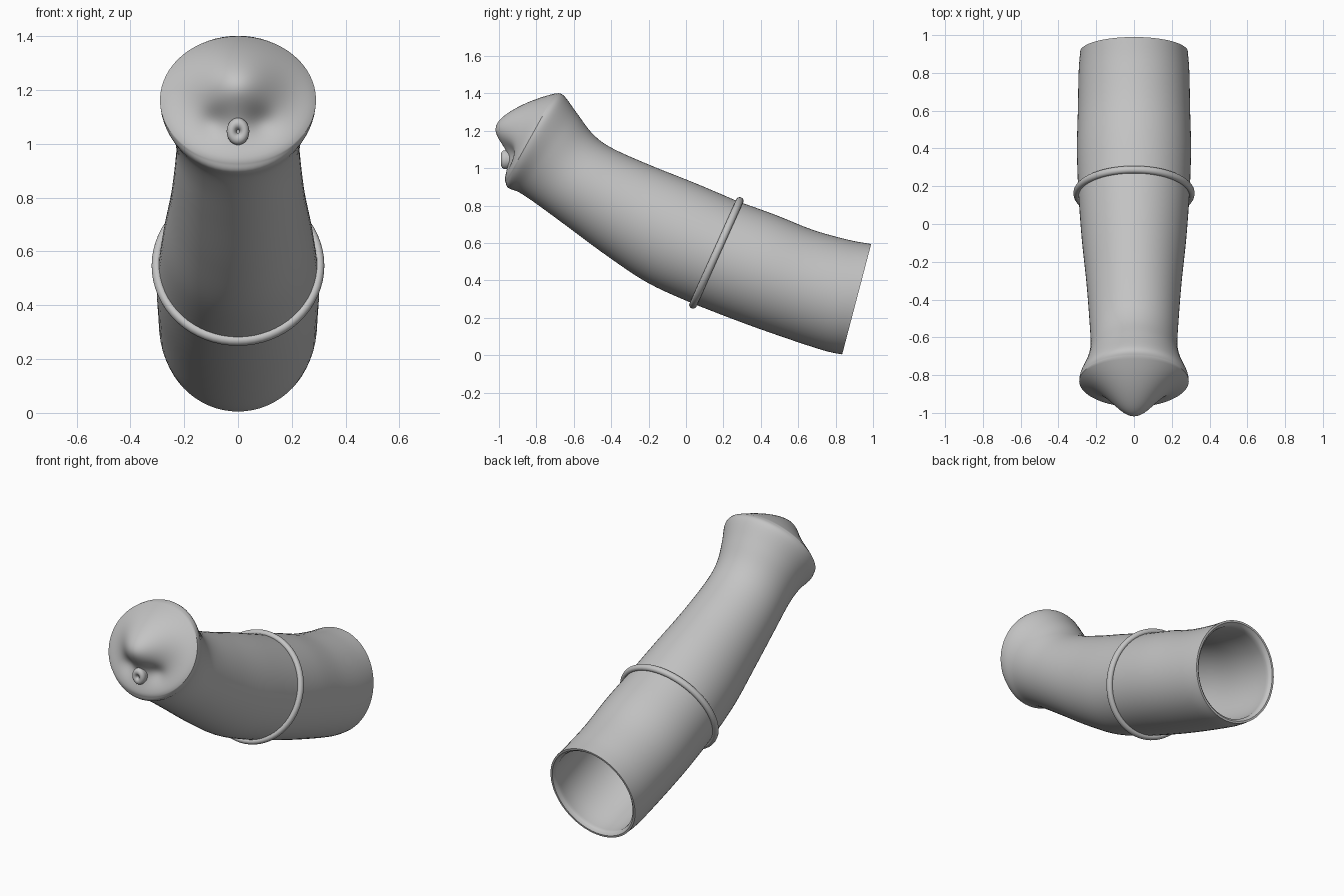
import bpy, bmesh, math
from mathutils import Vector

cube = bpy.data.objects.get("Cube")
if cube:
    bpy.data.objects.remove(cube)

SEG = 64

grey = bpy.data.materials.new("plain grey")
grey.use_nodes = True
grey.diffuse_color = (0.55, 0.55, 0.55, 1)
bsdf = next(n for n in grey.node_tree.nodes if n.type == 'BSDF_PRINCIPLED')
bsdf.inputs["Base Color"].default_value = (0.55, 0.55, 0.55, 1)
bsdf.inputs["Roughness"].default_value = 0.6


def section(key):
    """Ellipse from its top (y, z), bottom (y, z) and half width."""
    ty, tz, by, bz, w = key
    top, bottom = Vector((0, ty, tz)), Vector((0, by, bz))
    mid, up = (top + bottom) / 2, (top - bottom) / 2
    return [mid + up * math.cos(a) + Vector((w * math.sin(a), 0, 0))
            for a in (i * math.tau / SEG for i in range(SEG))]


def smooth_keys(keys, steps=6):
    """Catmull-Rom interpolation between the key sections."""
    out = []
    for i in range(len(keys) - 1):
        k = [keys[max(0, i - 1)], keys[i], keys[i + 1], keys[min(len(keys) - 1, i + 2)]]
        for s in range(steps):
            t = s / steps
            out.append([0.5 * (2 * b + (c - a) * t + (2 * a - 5 * b + 4 * c - d) * t * t
                               + (3 * b - a - 3 * c + d) * t ** 3)
                        for a, b, c, d in zip(*k)])
    return out + [list(keys[-1])]


def inset(key, d):
    """Shrink a section inward by about d on all sides."""
    ty, tz, by, bz, w = key
    dy, dz = ty - by, tz - bz
    f = d / math.hypot(dy, dz)
    return (ty - dy * f, tz - dz * f, by + dy * f, bz + dz * f, w - d)


def shift(key, d):
    """Move a section along its own axis, toward the back."""
    ty, tz, by, bz, w = key
    n = math.hypot(ty - by, tz - bz)
    ay, az = d * (tz - bz) / n, -d * (ty - by) / n
    return (ty + ay, tz + az, by + ay, bz + az, w)


def loft(name, rings, closed=False, tip=None):
    bm = bmesh.new()
    rows = [[bm.verts.new(p) for p in r] for r in rings]
    pairs = list(zip(rows, rows[1:])) + ([(rows[-1], rows[0])] if closed else [])
    for a, b in pairs:
        for i in range(SEG):
            j = (i + 1) % SEG
            bm.faces.new((a[i], a[j], b[j], b[i]))
    if tip is not None:
        pole = bm.verts.new(tip)
        for i in range(SEG):
            bm.faces.new((rows[-1][i], rows[-1][(i + 1) % SEG], pole))
    bmesh.ops.recalc_face_normals(bm, faces=bm.faces)
    mesh = bpy.data.meshes.new(name)
    bm.to_mesh(mesh)
    bm.free()
    mesh.materials.append(grey)
    ob = bpy.data.objects.new(name, mesh)
    bpy.context.collection.objects.link(ob)
    bpy.ops.object.select_all(action='DESELECT')
    ob.select_set(True)
    bpy.context.view_layer.objects.active = ob
    bpy.ops.object.shade_smooth_by_angle(angle=math.radians(40))
    return ob


# Rear sleeve: outer wall, rounded rim and inner wall
collar_key = (0.285, 0.82, 0.04, 0.275, 0.295)
rim = (0.99, 0.595, 0.835, 0.005, 0.285)
outer = smooth_keys([collar_key,
                     (0.48, 0.75, 0.30, 0.175, 0.302),
                     (0.68, 0.67, 0.54, 0.09, 0.297),
                     (0.87, 0.617, 0.74, 0.025, 0.293),
                     rim])
lip = [inset(rim, 0.012), shift(inset(rim, 0.025), -0.012)]
inner = [inset(k, 0.03) for k in reversed(outer[:-2])]
loft("rear_sleeve", [section(k) for k in outer + lip + inner])

# Rolled collar where the two tubes meet
collar = []
for i in range(16):
    a = i * math.tau / 16
    collar.append(section(shift(inset(collar_key, -0.008 - 0.018 * math.cos(a)),
                                0.02 * math.sin(a))))
loft("collar", collar, closed=True)

# Front tube, flaring toward the domed end
tube = smooth_keys([collar_key,
                    (0.05, 0.92, -0.20, 0.385, 0.277),
                    (-0.20, 1.02, -0.42, 0.53, 0.252),
                    (-0.40, 1.11, -0.65, 0.70, 0.235),
                    (-0.50, 1.185, -0.80, 0.81, 0.230),
                    (-0.58, 1.29, -0.89, 0.87, 0.250),
                    (-0.655, 1.39, -0.95, 0.895, 0.284),
                    (-0.70, 1.40, -0.965, 0.925, 0.290)])
rings = [section(k) for k in tube]


def bump(x, z, cx, cz, sx, sz):
    return math.exp(-((x - cx) / sx) ** 2 / 2 - ((z - cz) / sz) ** 2 / 2)


def end_point(p, r):
    """Push a point of the flat end forward into the bulged face."""
    x, z = p.x, p.z
    rise = 0.2 * bump(x, z, 0, 1.24, 0.12, 0.105) + 0.02
    rise -= 0.025 * (bump(x, z, 0.09, 1.08, 0.04, 0.04) + bump(x, z, -0.09, 1.08, 0.04, 0.04))
    return Vector((x, p.y - rise * (1 - r ** 10), z))


edge = rings[-1]
centre = sum(edge, Vector()) / SEG
for r in [0.985, 0.96, 0.93] + [0.9 - 0.05 * i for i in range(18)]:
    rings.append([end_point(centre.lerp(p, r), r) for p in edge])
loft("front_tube", rings, tip=end_point(centre, 0))

# Small oval nozzle ring with a dimple in its middle
nozzle = []
for i in range(13):
    a = -math.pi / 2 + i * 1.5 * math.pi / 12
    rad, y = 0.024 + 0.018 * math.cos(a), -0.967 - 0.022 * math.sin(a)
    nozzle.append((y, 1.046 + rad * 1.2, y, 1.046 - rad * 1.2, rad))
base = (-0.92,) + nozzle[3][1:2] + (-0.92,) + nozzle[3][3:]
loft("nozzle_ring", [section(k) for k in [base] + nozzle[3:]], tip=(0, -0.962, 1.046))
